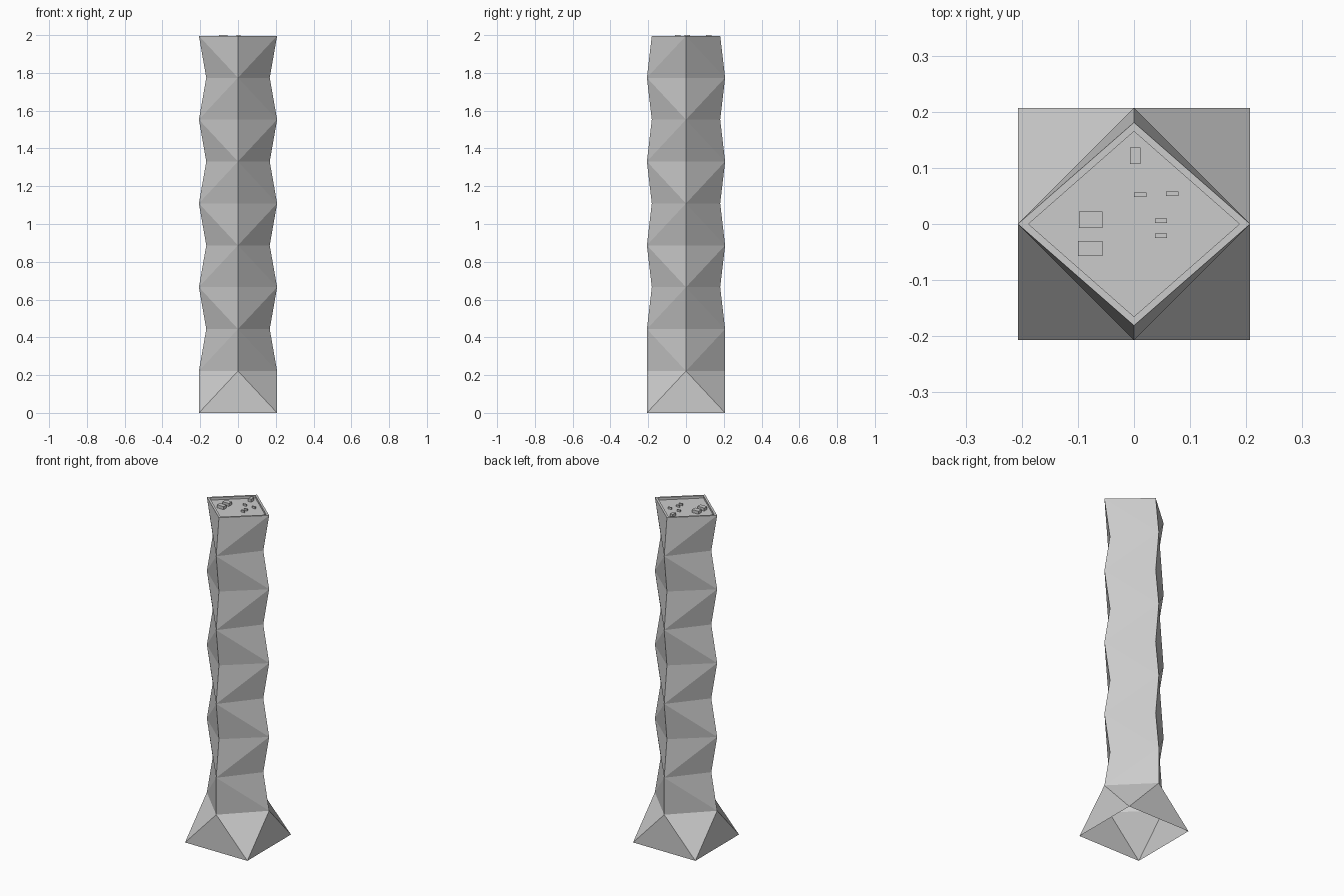
import bpy, bmesh

if "Cube" in bpy.data.objects:
    bpy.data.objects.remove(bpy.data.objects["Cube"])

R, XIN, YIN = 0.207, 0.168, 0.181   # outer radius, pinched radii
RIM, FLOOR, LEVELS = 1.996, 1.982, 9
STEP = RIM / LEVELS


def finish(name, bm):
    bm.normal_update()
    me = bpy.data.meshes.new(name)
    bm.to_mesh(me)
    bm.free()
    ob = bpy.data.objects.new(name, me)
    bpy.context.collection.objects.link(ob)
    return ob


def diamond(bm, x, y, z):
    return [bm.verts.new(p) for p in ((x, 0, z), (0, y, z), (-x, 0, z), (0, -y, z))]


def bridge(bm, lo, up):
    for k in range(4):
        n = (k + 1) % 4
        bm.faces.new((lo[k], lo[n], up[n], up[k]))


# Folded base: open square twisting into a diamond
bm = bmesh.new()
c = [bm.verts.new((sx * R, sy * R, 0)) for sx, sy in ((1, 1), (-1, 1), (-1, -1), (1, -1))]
d = diamond(bm, R, R, STEP)
for k in range(4):
    n = (k + 1) % 4
    bm.faces.new((c[k], d[n], d[k]))
    bm.faces.new((c[k], c[n], d[n]))
finish("folded_base", bm)

# Faceted shaft: corners alternately bulge and pinch, ridges join the bulges
bm = bmesh.new()
rings = []
for i in range(1, LEVELS + 1):
    x = R if i % 2 else XIN
    y = R if i == 1 or i % 2 == 0 else YIN
    rings.append(diamond(bm, x, y, i * STEP))
for i, (lo, up) in enumerate(zip(rings, rings[1:])):
    for k in range(4):
        n = (k + 1) % 4
        if (k + i) % 2 == 0:
            bm.faces.new((lo[k], lo[n], up[n]))
            bm.faces.new((lo[k], up[n], up[k]))
        else:
            bm.faces.new((lo[k], lo[n], up[k]))
            bm.faces.new((lo[n], up[n], up[k]))
# Parapet and sunken roof
inner = diamond(bm, 0.188, 0.165, RIM)
floor = diamond(bm, 0.188, 0.165, FLOOR)
bridge(bm, rings[-1], inner)
bridge(bm, inner, floor)
bm.faces.new(floor)
finish("faceted_shaft", bm)


# Rooftop equipment
def roof_box(name, x0, x1, y0, y1, top):
    bm = bmesh.new()
    bmesh.ops.create_cube(bm, size=1)
    h = top - FLOOR
    bmesh.ops.scale(bm, vec=(x1 - x0, y1 - y0, h), verts=bm.verts)
    bmesh.ops.translate(bm, vec=((x0 + x1) / 2, (y0 + y1) / 2, FLOOR + h / 2), verts=bm.verts)
    finish(name, bm)


roof_box("cooling_unit_a", -0.098, -0.056, -0.007, 0.022, 2.0)
roof_box("cooling_unit_b", -0.100, -0.056, -0.057, -0.030, 2.0)
roof_box("stair_hut", -0.007, 0.012, 0.107, 0.136, 2.0)
for n, (x, y) in enumerate(((0.011, 0.052), (0.068, 0.054), (0.048, 0.006), (0.048, -0.021))):
    roof_box(f"roof_vent_{n + 1}", x - 0.011, x + 0.011, y - 0.004, y + 0.004, 1.993)
